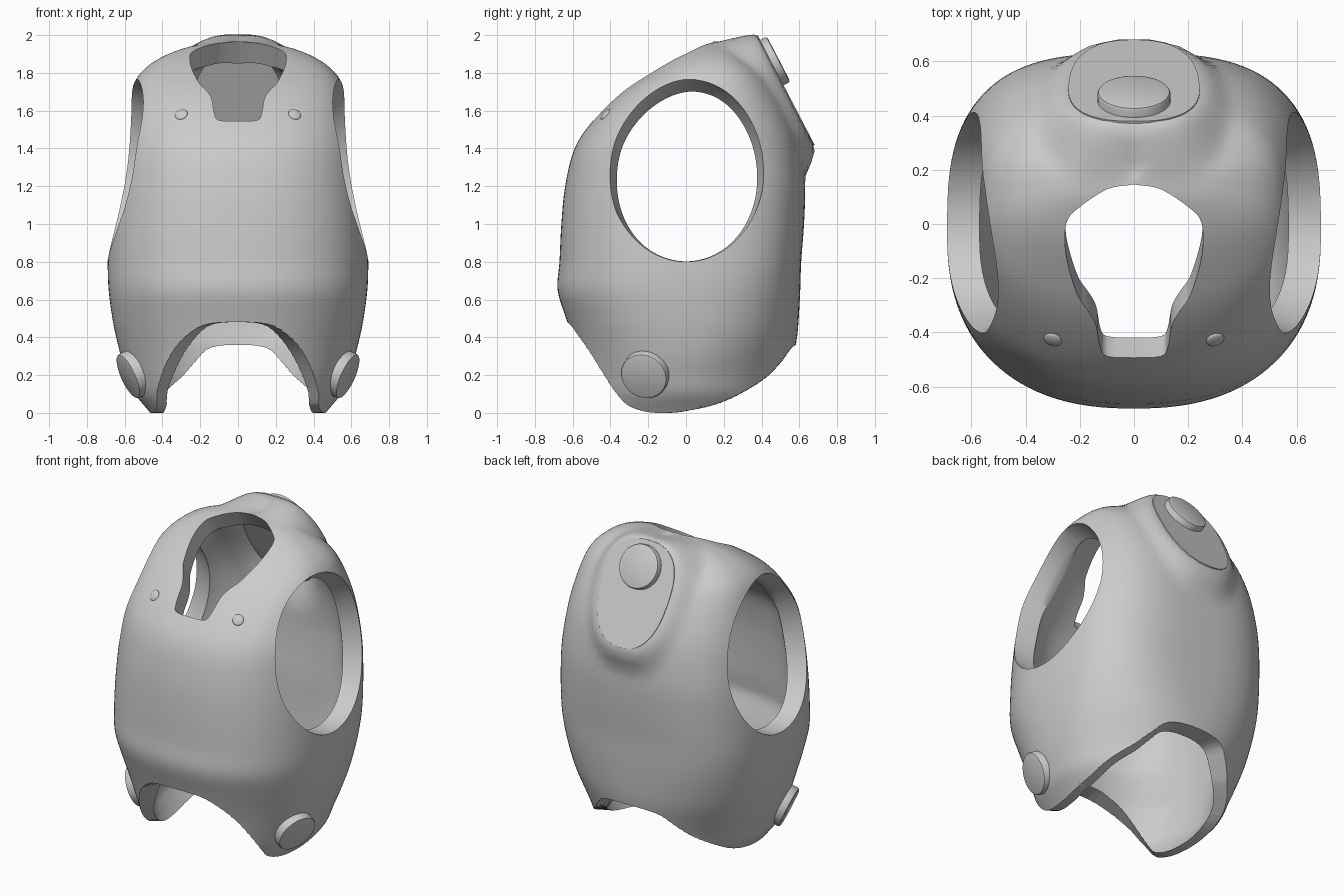
import bpy, bmesh, math
from mathutils import Vector

if "Cube" in bpy.data.objects:
    bpy.data.objects.remove(bpy.data.objects["Cube"])

grey = bpy.data.materials.new("plain grey")
grey.use_nodes = True
grey.diffuse_color = (0.6, 0.6, 0.6, 1)
grey.node_tree.nodes["Principled BSDF"].inputs["Base Color"].default_value = (0.6, 0.6, 0.6, 1)


def spline(points, steps):
    """Smooth curve through points of any dimension."""
    p = [points[0]] + list(points) + [points[-1]]
    out = []
    for i in range(1, len(p) - 2):
        for s in range(steps):
            t = s / steps
            out.append(tuple(
                b + 0.5 * t * (c - a + t * (2*a - 5*b + 4*c - d + t * (3*(b - c) + d - a)))
                for a, b, c, d in zip(p[i-1], p[i], p[i+1], p[i+2])))
    return out + [tuple(points[-1])]


def lookup(table, key):
    """Linear interpolation of rows sorted by their first value."""
    for a, b in zip(table, table[1:]):
        if key <= b[0]:
            t = max(0, (key - a[0]) / (b[0] - a[0]))
            return [u + (v - u) * t for u, v in zip(a[1:], b[1:])]
    return table[-1][1:]


def loft(name, rings, cap_start=True, cap_end=True):
    """Skin a stack of closed rings."""
    bm = bmesh.new()
    rows = [[bm.verts.new(v) for v in ring] for ring in rings]
    n = len(rows[0])
    for a, b in zip(rows, rows[1:]):
        for i in range(n):
            j = (i + 1) % n
            bm.faces.new((a[i], a[j], b[j], b[i]))
    if cap_start:
        bm.faces.new(rows[0][::-1])
    if cap_end:
        bm.faces.new(rows[-1])
    bmesh.ops.recalc_face_normals(bm, faces=bm.faces)
    mesh = bpy.data.meshes.new(name)
    bm.to_mesh(mesh)
    bm.free()
    ob = bpy.data.objects.new(name, mesh)
    bpy.context.collection.objects.link(ob)
    mesh.materials.append(grey)
    return ob


def activate(ob):
    bpy.ops.object.select_all(action='DESELECT')
    ob.select_set(True)
    bpy.context.view_layer.objects.active = ob


def smooth(ob, angle=40):
    activate(ob)
    bpy.ops.object.shade_smooth_by_angle(angle=math.radians(angle))


def cut(ob, cutter):
    cutter.hide_render = True
    mod = ob.modifiers.new("cut", 'BOOLEAN')
    mod.operation, mod.solver, mod.object = 'DIFFERENCE', 'EXACT', cutter
    activate(ob)
    bpy.ops.object.modifier_apply(modifier=mod.name)
    bpy.data.objects.remove(cutter)


def superellipse(n_front, n_back, count):
    for i in range(count):
        a = 2 * math.pi * (i + 0.5) / count
        c, s = math.cos(a), math.sin(a)
        e = 2 / (n_front if s < 0 else n_back)
        yield (math.copysign(abs(c) ** e, c), math.copysign(abs(s) ** e, s))


# Slanted mount plane on the upper back: centre, normal, upward direction
MC = Vector((0, 0.53, 1.71))
MN = Vector((0, 0.888, 0.46)).normalized()
MU = Vector((0, -MN.z, MN.y))
HALF_W, HALF_H = 0.24, 0.327


def swell(p):
    """Pull the back of the shell out to meet the mount plane."""
    p = Vector(p)
    h, u, v = (p - MC).dot(MN), p.x, (p - MC).dot(MU)
    if p.y < 0 or h > -0.004 or h < -0.4:
        return p
    uu, vv = abs(u) / (HALF_W * (1 + 0.3 * v)), abs(v) / HALF_H
    rho = (uu ** 2.5 + vv ** 2.5) ** 0.4
    side = uu / (math.hypot(uu, vv) + 1e-6)
    reach = (0.17 if v > 0 else 0.45) * (1 - side) + 0.5 * side
    t = min(1, max(0, (rho - 1) / reach))
    return p + MN * (-h - 0.004) * (1 - t * t * (3 - 2 * t))


# Shell sections: height, half width, front y, back y, front and back squareness
sections = spline([
    (-0.1, 0.40, -0.47, 0.44, 2.2, 2.0), (0.0, 0.465, -0.52, 0.48, 2.2, 2.0),
    (0.1, 0.545, -0.54, 0.515, 2.2, 2.0), (0.2, 0.585, -0.56, 0.545, 2.2, 2.0),
    (0.3, 0.62, -0.58, 0.57, 2.2, 2.1), (0.4, 0.645, -0.605, 0.588, 2.25, 2.3),
    (0.5, 0.665, -0.635, 0.597, 2.3, 2.5), (0.65, 0.685, -0.68, 0.605, 2.35, 2.8),
    (0.8, 0.69, -0.67, 0.61, 2.4, 3.0), (1.0, 0.685, -0.66, 0.625, 2.4, 3.0),
    (1.2, 0.67, -0.64, 0.63, 2.4, 3.0), (1.4, 0.645, -0.59, 0.61, 2.45, 2.9),
    (1.55, 0.615, -0.49, 0.57, 2.5, 2.8), (1.7, 0.57, -0.34, 0.50, 2.6, 2.7),
    (1.8, 0.515, -0.2, 0.43, 2.6, 2.6), (1.88, 0.41, -0.07, 0.33, 2.6, 2.6),
    (1.94, 0.25, 0.06, 0.24, 2.6, 2.6), (1.965, 0.03, 0.14, 0.17, 2.6, 2.6)], 4)


def section_ring(row):
    w, f, b, n_front, n_back = row
    return [(x * w, (f + b) / 2 + y * (b - f) / 2) for x, y in superellipse(n_front, n_back, 112)]


shell = loft("shell", [[swell((x, y, row[0])) for x, y in section_ring(row[1:])]
                       for row in sections], cap_start=False)

# Wall thickness, thinning towards the lower lobes
group = shell.vertex_groups.new(name="wall")
for v in shell.data.vertices:
    group.add([v.index], min(1, max(0.4, 0.4 + 1.8 * v.co.z)), 'REPLACE')
thick = shell.modifiers.new("thickness", 'SOLIDIFY')
thick.thickness, thick.offset, thick.vertex_group = 0.12, -1, group.name
activate(shell)
bpy.ops.object.modifier_apply(modifier=thick.name)

# Curved hem: height by depth, high at the front and back, low at the sides
hem = spline([(-0.66, 0.49), (-0.62, 0.475), (-0.57, 0.41), (-0.5, 0.31), (-0.4, 0.15), (-0.32, 0.05),
              (-0.23, 0.01), (-0.13, 0.0), (0, 0.01), (0.2, 0.06), (0.4, 0.17), (0.5, 0.265),
              (0.56, 0.345), (0.62, 0.38)], 4)
edge = []
for i in range(112):
    z = 0.2
    for _ in range(12):
        px, py = section_ring(lookup(sections, z))[i]
        z = lookup(hem, py)[0]
    edge.append((px, py, z))
cut(shell, loft("hem_cutter", [[(x * 1.3, y * 1.3, -0.5) for x, y, z in edge],
                               [(x * 1.3, y * 1.3, z) for x, y, z in edge],
                               [(x * 0.65, y * 0.65, z) for x, y, z in edge],
                               [(x * 0.1, y * 0.1, 0.1) for x, y, z in edge]]))

# Oval arm openings, narrowing inward: x, half depth, low z, high z
for side in (-1, 1):
    rings = []
    for x, r, lo, hi in ((0.33, 0.345, 0.82, 1.66), (0.43, 0.365, 0.815, 1.70),
                         (0.53, 0.395, 0.805, 1.765), (0.6, 0.415, 0.80, 1.785), (0.9, 0.415, 0.80, 1.785)):
        rings.append([(side * x, r * c, (lo + hi) / 2 + s * (hi - lo) / 2)
                      for c, s in superellipse(2, 2, 72)])
    cut(shell, loft("arm_cutter", rings))

# Neck opening, running from the crown down to the upper front
half = spline([(0, 0.15, 1.96), (0.1, 0.13, 1.955), (0.2, 0.065, 1.93), (0.25, 0.0, 1.905),
               (0.25, -0.12, 1.84), (0.21, -0.26, 1.755), (0.17, -0.32, 1.71), (0.14, -0.37, 1.66),
               (0.125, -0.45, 1.58), (0.1, -0.485, 1.545), (0, -0.49, 1.54)], 4)
loop = half + [(-x, y, z) for x, y, z in half[-2:0:-1]]
slant = Vector((0, -0.6, 0.8))
cut(shell, loft("neck_cutter", [[Vector(p) + slant * d for p in loop] for d in (-0.26, 0.3)]))
smooth(shell, 50)

# Flat mount plate on the upper back
plate = []
for d in (-0.06, 0):
    plate.append([MC + MN * d + MU * (v * HALF_H)
                  + Vector((u * HALF_W * (1 + 0.3 * v * HALF_H), 0, 0))
                  for u, v in superellipse(2.5, 2.5, 72)])
smooth(loft("back_mount", plate))


def button(name, centre, normal, radius, height):
    """Disc with a softened rim, facing along its normal."""
    turn = Vector(normal).to_track_quat('Z', 'Y')
    profile = ((radius, -0.03), (radius, height - 0.012),
               (radius - 0.004, height - 0.004), (radius - 0.014, height))
    rings = [[Vector(centre) + turn @ Vector((r * c, r * s, z)) for c, s in superellipse(2, 2, 48)]
             for r, z in profile]
    smooth(loft(name, rings))


button("back_button", MC + MU * 0.163, MN, 0.135, 0.04)

# Hip buttons and small chest studs, seated on the shell
for side, label in ((1, "left"), (-1, "right")):
    _, spot, _, _ = shell.ray_cast(Vector((side * 2, -0.215, 0.205)), Vector((-side, 0, 0)))
    button(label + "_hip_button", spot, (side * 0.86, -0.29, -0.39), 0.128, 0.035)
    _, spot, normal, _ = shell.ray_cast(Vector((side * 0.3, -2, 1.58)), Vector((0, 1, 0)))
    bpy.ops.mesh.primitive_uv_sphere_add(segments=24, ring_count=12, radius=0.034, location=spot)
    stud = bpy.context.object
    stud.name = label + "_chest_stud"
    stud.rotation_euler = normal.to_track_quat('Z', 'Y').to_euler()
    stud.scale = (1, 1, 0.35)
    stud.data.materials.append(grey)
    smooth(stud)
